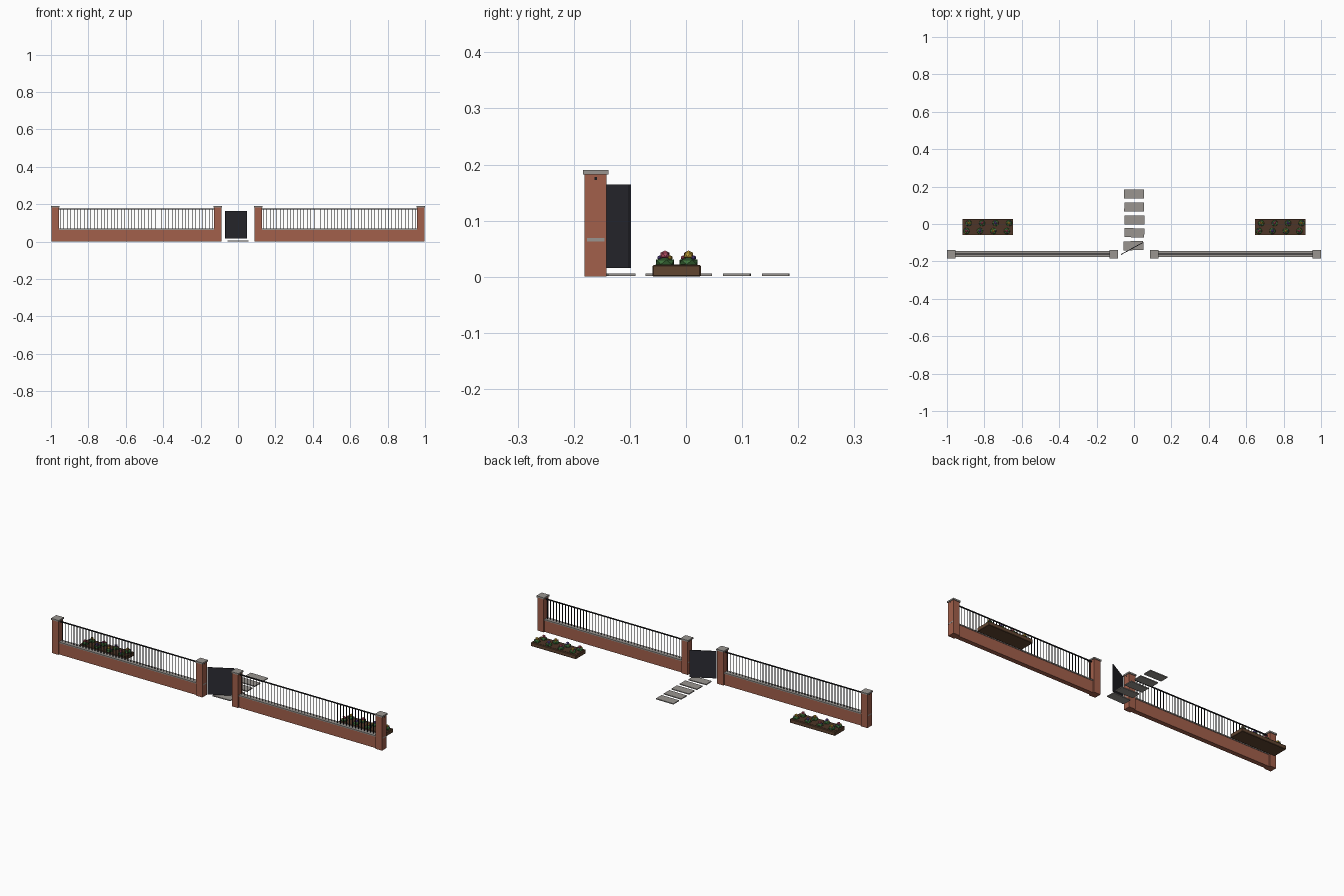
import bpy, bmesh, math, random
from mathutils import Matrix, Vector

if "Cube" in bpy.data.objects:
    bpy.data.objects.remove(bpy.data.objects["Cube"])

random.seed(4)


def mat(name, r, g, b):
    m = bpy.data.materials.new(name)
    m.diffuse_color = (r, g, b, 1)
    m.use_nodes = True
    m.node_tree.nodes["Principled BSDF"].inputs["Base Color"].default_value = m.diffuse_color
    return m


BRICK = mat("brick red", 0.36, 0.115, 0.07)
STONE = mat("stone grey", 0.32, 0.30, 0.28)
METAL = mat("black metal", 0.01, 0.01, 0.012)
PANEL = mat("dark gate grey", 0.026, 0.026, 0.034)
WOOD = mat("timber brown", 0.115, 0.058, 0.03)
SOIL = mat("soil brown", 0.075, 0.036, 0.02)
LEAF = mat("leaf green", 0.05, 0.17, 0.045)
PINK = mat("flower pink", 0.48, 0.08, 0.13)
PURPLE = mat("flower purple", 0.12, 0.07, 0.32)
YELLOW = mat("flower yellow", 0.6, 0.38, 0.04)


def finish(name, bm, material):
    me = bpy.data.meshes.new(name)
    bm.to_mesh(me)
    bm.free()
    me.materials.append(material)
    ob = bpy.data.objects.new(name, me)
    bpy.context.collection.objects.link(ob)
    return ob


def add_box(bm, x0, x1, y0, y1, z0, z1, turn=0.0):
    c = Vector(((x0 + x1) / 2, (y0 + y1) / 2, (z0 + z1) / 2))
    m = Matrix.Translation(c) @ Matrix.Rotation(turn, 4, 'Z') \
        @ Matrix.Diagonal((x1 - x0, y1 - y0, z1 - z0, 1))
    bmesh.ops.create_cube(bm, size=1, matrix=m)


def box(name, material, *dims, turn=0.0):
    bm = bmesh.new()
    add_box(bm, *dims, turn)
    return finish(name, bm, material)


def add_blob(bm, c, rx, rz):
    m = Matrix.Translation(c) @ Matrix.Rotation(random.uniform(0, 6), 4, 'Z') \
        @ Matrix.Diagonal((rx, rx, rz, 1))
    bmesh.ops.create_icosphere(bm, subdivisions=1, radius=1, matrix=m)


FY = -0.161            # fence centre line
OUT, INN = 0.977, 0.108  # pillar centres

for side, s in (("left", -1), ("right", 1)):
    # brick pillars with stone caps
    for pos, px in (("outer", OUT), ("gate", INN)):
        x = s * px
        box(f"{side}_{pos}_pillar", BRICK, x - .019, x + .019, FY - .0195, FY + .0195, 0, .182)
        box(f"{side}_{pos}_pillar_cap", STONE, x - .023, x + .023, FY - .023, FY + .023, .182, .19)

    # low wall, coping and top rail
    a, b = sorted((s * (INN - .0192), s * (OUT + .0192)))
    box(f"{side}_wall", BRICK, a + .01, b - .01, FY - .0125, FY + .0125, 0, .063)
    box(f"{side}_coping", STONE, a, b, FY - .0155, FY + .0155, .063, .069)
    box(f"{side}_rail", METAL, a, b, FY - .002, FY + .002, .172, .178)

    # railing bars
    bm = bmesh.new()
    n = 46
    lo, hi = INN + .019, OUT - .019
    for i in range(n):
        x = s * (lo + (hi - lo) * (i + .5) / n)
        add_box(bm, x - .0013, x + .0013, FY - .0013, FY + .0013, .069, .173)
    finish(f"{side}_railing_bars", bm, METAL)

    # planter bed with bevelled timber edge and soil
    cx, cy = s * .782, -.0165
    bed = box(f"{side}_planter", WOOD, cx - .136, cx + .136, cy - .043, cy + .043, 0, .021)
    bev = bed.modifiers.new("edge", 'BEVEL')
    bev.width = .002
    bev.segments = 1
    box(f"{side}_planter_soil", SOIL, cx - .13, cx + .13, cy - .037, cy + .037, .018, .022)

    # bushes with flower heads
    bushes = bmesh.new()
    blooms = [bmesh.new() for _ in range(3)]
    for col in range(4):
        for row in range(2):
            x = cx + (col - 1.5) * .072 + (row - .5) * .012
            y = cy + (row - .5) * .042
            add_blob(bushes, (x, y, .026), .0185, .009)
            k = (col + row * 2) % 3
            add_blob(blooms[k], (x, y, .039), .009, .008)
            for j in range(3):
                t = j * 2.1 + col
                add_blob(blooms[(k + j) % 3],
                         (x + .011 * math.cos(t), y + .011 * math.sin(t), .034), .004, .004)
    finish(f"{side}_bushes", bushes, LEAF)
    for name, bm, m in zip(("pink", "purple", "yellow"), blooms, (PINK, PURPLE, YELLOW)):
        finish(f"{side}_{name}_flowers", bm, m)

# half-open gate panel
gx0, gy0, gx1, gy1 = -.069, -.163, .047, -.0995
length = math.hypot(gx1 - gx0, gy1 - gy0)
mx, my = (gx0 + gx1) / 2, (gy0 + gy1) / 2
box("gate_panel", PANEL, mx - length / 2, mx + length / 2, my - .002, my + .002, .016, .164,
    turn=math.atan2(gy1 - gy0, gx1 - gx0))

# stepping stones
for i, turn in enumerate((.03, -.02, .01, -.015, -.01)):
    y = -.116 + i * .069
    x = (-.003, .002, .003, .001, .0)[i]
    box(f"stepping_stone_{i + 1}", STONE, x - .053, x + .053, y - .0242, y + .0242, .001, .006, turn=turn)
